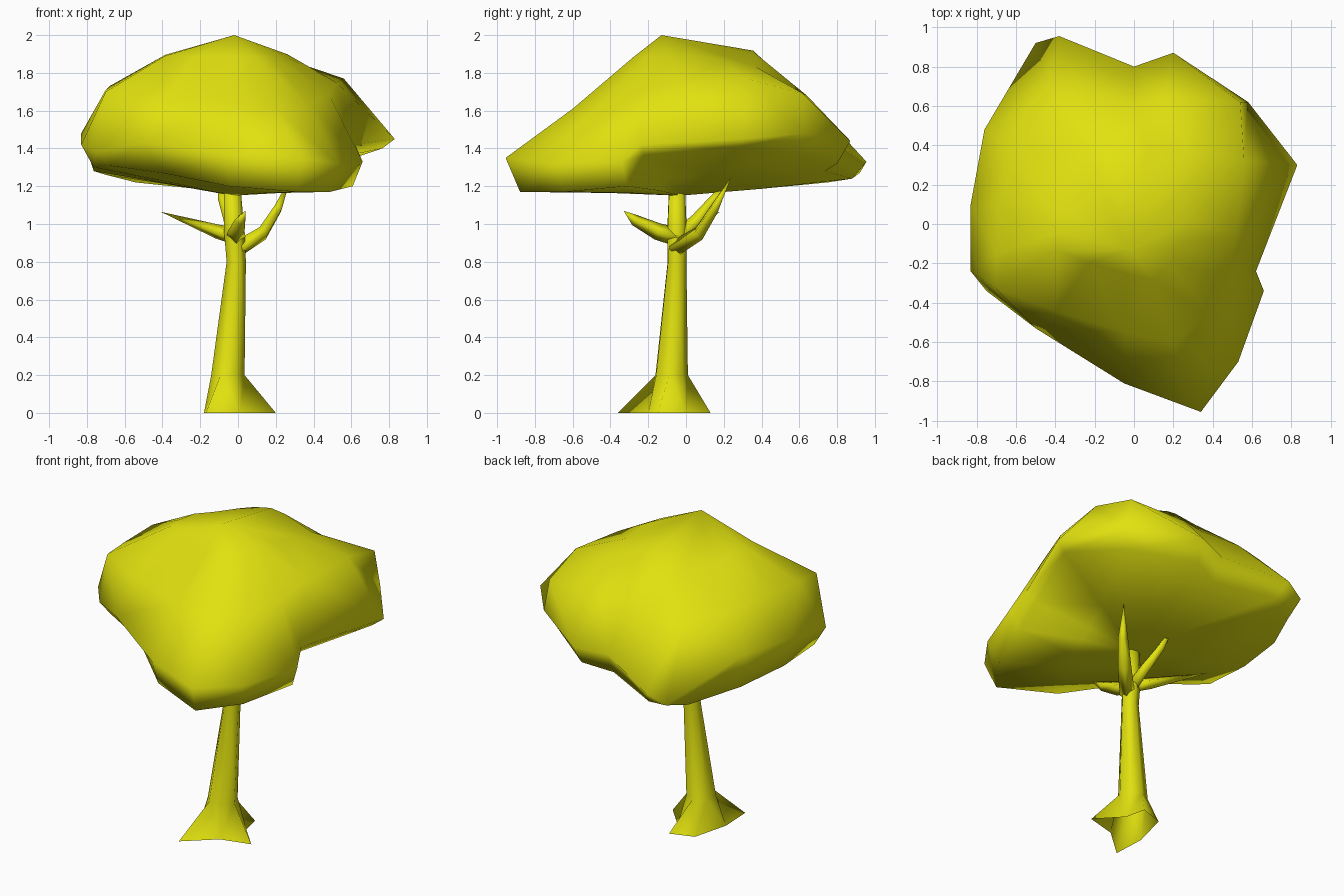
import bpy, bmesh, math
from mathutils import Vector

if "Cube" in bpy.data.objects:
    bpy.data.objects.remove(bpy.data.objects["Cube"])

yellow = bpy.data.materials.new("yellow")
yellow.diffuse_color = (0.75, 0.75, 0.005, 1)
yellow.use_nodes = True
yellow.node_tree.nodes["Principled BSDF"].inputs["Base Color"].default_value = yellow.diffuse_color


def loft(name, rings, start=None, end=None, open_base=False):
    """Skin equal-length rings from bottom to top, closing with a point or a flat cap."""
    bm = bmesh.new()
    rows = [[bm.verts.new(p) for p in r] for r in rings]
    n = len(rows[0])
    for a, b in zip(rows, rows[1:]):
        for i in range(n):
            j = (i + 1) % n
            bm.faces.new((a[i], a[j], b[j], b[i]))
    for row, tip in ((rows[0], start), (rows[-1], end)):
        if tip:
            v = bm.verts.new(tip)
            for i in range(n):
                bm.faces.new((row[i], row[(i + 1) % n], v))
        elif not (open_base and row is rows[0]):
            bm.faces.new(row)
    bmesh.ops.triangulate(bm, faces=bm.faces)
    bmesh.ops.recalc_face_normals(bm, faces=bm.faces)
    mesh = bpy.data.meshes.new(name)
    bm.to_mesh(mesh)
    bm.free()
    mesh.materials.append(yellow)
    ob = bpy.data.objects.new(name, mesh)
    bpy.context.collection.objects.link(ob)
    bpy.ops.object.select_all(action='DESELECT')
    ob.select_set(True)
    bpy.context.view_layer.objects.active = ob
    bpy.ops.object.shade_smooth_by_angle(angle=math.radians(120))
    return ob


# Canopy: irregular rim and shoulder outlines, counter-clockwise from back right
rim = [(.83, .30, 1.45), (.58, .62, 1.48), (.20, .87, 1.44), (0, .80, 1.42),
       (-.38, .955, 1.33), (-.50, .92, 1.27), (-.76, .48, 1.50), (-.83, .10, 1.48),
       (-.83, -.24, 1.42), (-.75, -.34, 1.38), (-.50, -.53, 1.43), (-.05, -.81, 1.37),
       (.34, -.955, 1.35), (.53, -.70, 1.32), (.66, -.34, 1.33), (.62, -.24, 1.42)]
shoulder = [(.56, .32, 1.77), (.54, .62, 1.69), (.15, .64, 1.68), (0, .60, 1.69),
            (-.25, .65, 1.66), (-.42, .62, 1.65), (-.60, .35, 1.71), (-.68, .10, 1.73),
            (-.70, -.15, 1.71), (-.70, -.33, 1.70), (-.40, -.44, 1.65), (-.05, -.55, 1.64),
            (.20, -.60, 1.61), (.38, -.46, 1.63), (.48, -.25, 1.69), (.52, -.05, 1.75)]
under_z = [1.40, 1.38, 1.32, 1.28, 1.24, 1.22, 1.26, 1.28,
           1.30, 1.31, 1.27, 1.20, 1.17, 1.17, 1.20, 1.36]
under = [(x * .92, y * .92, z) for (x, y, _), z in zip(rim, under_z)]
under[5] = (-.54, .75, 1.22)
under[10] = (-.40, -.44, 1.27)
inner = [(x * .42, y * .42, 1.16 + .42 * (z - 1.16)) for (x, y, _), z in zip(rim, under_z)]
crown = [(-.03 + .53 * (x + .03), .08 + .53 * (y - .08),
          1.90 + .03 * y - .25 * abs(x) * max(y, 0)) for x, y, _ in shoulder]
loft("canopy", [inner, under, rim, shoulder, crown], (-.03, -.03, 1.15), (-.02, -.13, 2.0))

# Trunk: pointed root flare narrowing to a thin stem
roots = [(.20, -.15, 0), (.06, 0, 0), (.03, .13, 0), (-.12, .08, 0),
         (-.18, -.15, 0), (-.17, -.36, 0), (.01, -.20, 0)]
angles = [-5, 45, 90, 145, 195, 245, 300]


def trunk_ring(cx, cy, z, r):
    return [(cx + r * math.cos(math.radians(a)), cy + r * math.sin(math.radians(a)), z)
            for a in angles]


loft("trunk", [roots, trunk_ring(-.055, -.08, .20, .09), trunk_ring(-.01, -.05, .80, .052),
               trunk_ring(-.02, -.05, .95, .055), trunk_ring(-.03, -.05, 1.18, .045)],
     open_base=True)


# Branches: bent four-sided spikes leaving the trunk
def branch(name, path, radii):
    pts = [Vector(p) for p in path]
    rings = []
    for i, r in enumerate(radii):
        d = (pts[i + 1] - pts[max(i - 1, 0)]).normalized()
        u = d.cross(Vector((0, 0, 1))).normalized()
        w = u.cross(d)
        rings.append([pts[i] + r * (u * math.cos(k * math.pi / 2) + w * math.sin(k * math.pi / 2))
                      for k in range(4)])
    loft(name, rings, None, pts[-1])


branch("left_branch", [(-.03, -.04, .94), (-.11, .01, .96), (-.41, .18, 1.065)], [.045, .038])
branch("front_branch", [(-.01, -.04, .93), (-.01, -.15, .96), (.01, -.27, 1.02), (.04, -.33, 1.07)],
       [.05, .045, .03])
branch("back_right_branch", [(0, -.06, .87), (.13, .07, .95), (.21, .15, 1.08), (.28, .24, 1.25)],
       [.045, .04, .03])
branch("back_branch", [(-.02, -.05, .92), (-.04, .06, 1.02), (-.08, .15, 1.13), (-.11, .23, 1.25)],
       [.045, .038, .028])
